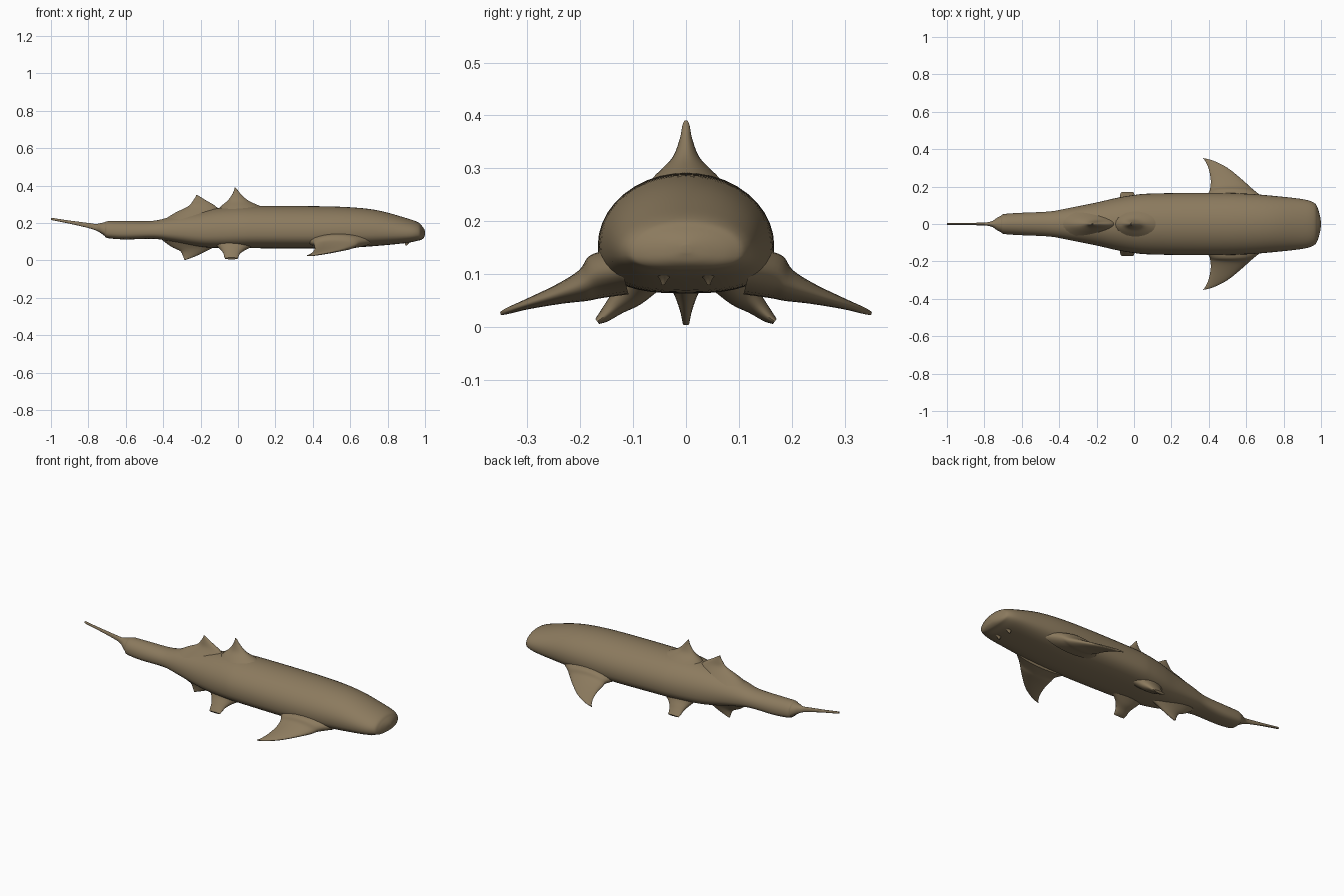
import bpy, bmesh
from math import sin, cos, pi
from mathutils import Vector

cube = bpy.data.objects.get("Cube")
if cube:
    bpy.data.objects.remove(cube)

skin = bpy.data.materials.new("brown skin")
skin.use_nodes = True
colour = (0.26, 0.195, 0.112, 1)
skin.diffuse_color = colour
skin.node_tree.nodes["Principled BSDF"].inputs["Base Color"].default_value = colour


def resample(rows, steps):
    """Smooth curve through the given rows of numbers."""
    out = []
    for i in range(len(rows) - 1):
        p = [rows[min(max(k, 0), len(rows) - 1)] for k in (i - 1, i, i + 1, i + 2)]
        for s in range(steps):
            t = s / steps
            out.append([b + t * (c - a) / 2 + t * t * (a - 2.5 * b + 2 * c - d / 2)
                        + t ** 3 * (1.5 * (b - c) + (d - a) / 2)
                        for a, b, c, d in zip(*p)])
    return out + [list(rows[-1])]


def loft(name, rings):
    bm = bmesh.new()
    loops = [[bm.verts.new(p) for p in ring] for ring in rings]
    n = len(loops[0])
    for a, b in zip(loops, loops[1:]):
        for j in range(n):
            bm.faces.new((a[j], a[(j + 1) % n], b[(j + 1) % n], b[j]))
    bm.faces.new(loops[0])
    bm.faces.new(loops[-1])
    bmesh.ops.recalc_face_normals(bm, faces=bm.faces)
    mesh = bpy.data.meshes.new(name)
    bm.to_mesh(mesh)
    bm.free()
    mesh.materials.append(skin)
    obj = bpy.data.objects.new(name, mesh)
    bpy.context.collection.objects.link(obj)
    bpy.ops.object.select_all(action='DESELECT')
    obj.select_set(True)
    bpy.context.view_layer.objects.active = obj
    bpy.ops.object.shade_smooth_by_angle(angle=0.8)
    return obj


def body_ring(x, half, low, high):
    """Domed back over a flatter belly."""
    mid = low + 0.4 * (high - low)
    ring = []
    for k in range(40):
        c, s = cos(k * pi / 20), sin(k * pi / 20)
        if s >= 0:
            ring.append((x, half * c, mid + (high - mid) * s))
        else:
            flat = abs(c) ** 0.75 * (1 if c > 0 else -1)
            ring.append((x, half * flat, mid - (mid - low) * abs(s) ** 0.75))
    return ring


def fin(name, rows, across, side=1):
    """Rows: front x, back x, y, z, half thickness."""
    rings = []
    for front, back, y, z, thick in resample(rows, 5):
        ring = []
        for k in range(24):
            t = k * pi / 12
            p = Vector(((front + back) / 2 + (front - back) / 2 * cos(t), y, z))
            p += Vector(across) * thick * sin(t)
            ring.append((p.x, p.y * side, p.z))
        rings.append(ring)
    return loft(name, rings)


# Body: x, half width, underside, back
body = [(-0.71, .045, .125, .205), (-0.69, .054, .118, .21), (-0.6, .06, .112, .21),
        (-0.45, .067, .115, .212), (-0.35, .085, .1, .235), (-0.2, .115, .073, .262),
        (-0.1, .138, .066, .28), (0, .155, .065, .29), (0.1, .163, .065, .292),
        (0.4, .167, .063, .29), (0.6, .162, .068, .284), (0.75, .15, .078, .267),
        (0.9, .133, .093, .226), (0.96, .115, .105, .205), (0.98, .09, .11, .188),
        (0.994, .045, .122, .17), (1, .008, .14, .155)]
loft("body", [body_ring(*r) for r in resample(body, 5)])

# Whip tail flaring into the stump
tail = [(-1, .005, .216, .228), (-0.9, .006, .196, .213), (-0.8, .008, .173, .2),
        (-0.76, .015, .16, .195), (-0.73, .035, .143, .2), (-0.705, .047, .124, .206)]
loft("tail", [body_ring(*r) for r in resample(tail, 5)])

# Fins along the middle
fin("front_dorsal_fin", [(.2, -.12, 0, .255, .09), (.12, -.09, 0, .29, .055),
                         (.055, -.055, 0, .32, .026), (.015, -.03, 0, .355, .012),
                         (-.005, -.02, 0, .38, .007), (-.015, -.018, 0, .39, .003)], (0, 1, 0))
fin("rear_dorsal_fin", [(-.06, -.4, 0, .215, .075), (-.09, -.335, 0, .255, .045),
                        (-.12, -.265, 0, .29, .022), (-.17, -.24, 0, .32, .012),
                        (-.205, -.226, 0, .342, .006), (-.22, -.224, 0, .35, .003)], (0, 1, 0))
fin("anal_fin", [(-.06, -.42, 0, .12, .06), (-.12, -.36, 0, .075, .03),
                 (-.17, -.31, 0, .05, .018), (-.22, -.295, 0, .025, .01),
                 (-.27, -.288, 0, .006, .006), (-.28, -.286, 0, .003, .003)], (0, 1, 0))

# Paired fins and barbels
for label, side in (("left", 1), ("right", -1)):
    fin(label + "_pectoral_fin", [(.72, .36, .12, .105, .045), (.655, .4, .17, .095, .042),
                                  (.625, .408, .195, .078, .03), (.575, .41, .24, .062, .019),
                                  (.5, .398, .3, .043, .01), (.425, .38, .338, .03, .006),
                                  (.375, .368, .351, .025, .003)], (0, .25, .97), side)
    fin(label + "_pelvic_fin", [(.13, -.14, .08, .11, .05), (.05, -.1, .105, .068, .032),
                                (.015, -.08, .132, .042, .02), (.003, -.074, .155, .02, .012),
                                (0, -.07, .168, .01, .006)], (0, .6, .8), side)
    fin(label + "_barbel", [(.93, .88, .04, .105, .02), (.912, .892, .042, .09, .008),
                            (.903, .896, .043, .079, .003)], (0, 1, 0), side)
